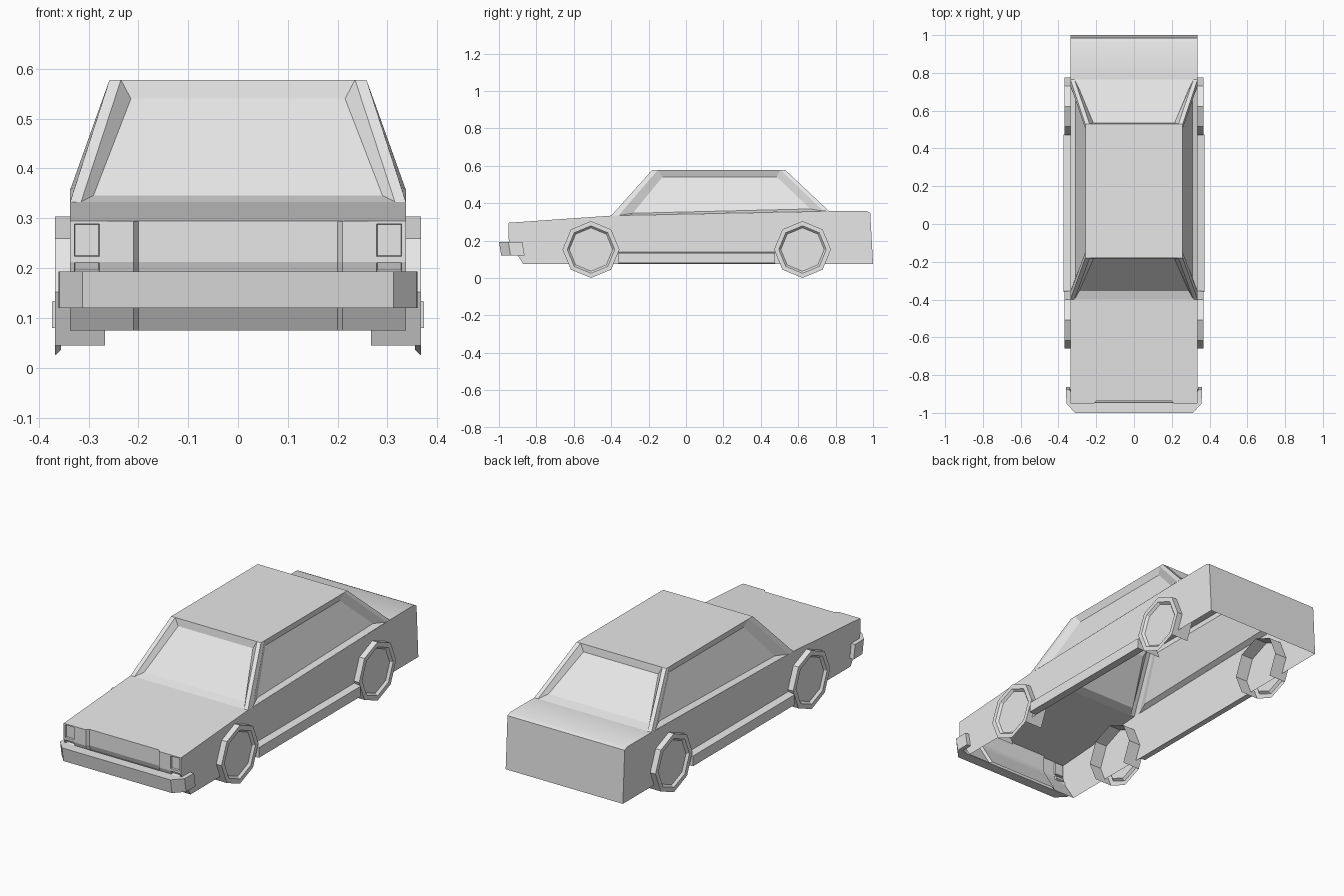
import bpy, bmesh, math
from mathutils import Vector

cube = bpy.data.objects.get("Cube")
if cube:
    bpy.data.objects.remove(cube)

grey = bpy.data.materials.new("plain_grey")
grey.use_nodes = True
grey.diffuse_color = (0.8, 0.8, 0.8, 1)
grey.node_tree.nodes["Principled BSDF"].inputs["Base Color"].default_value = (0.8, 0.8, 0.8, 1)


def build(name, faces, recess=None, smooth=False):
    """Make an object from polygons, welding shared corners."""
    bm = bmesh.new()
    for pts in faces:
        bm.faces.new([bm.verts.new(p) for p in pts])
    bmesh.ops.remove_doubles(bm, verts=bm.verts, dist=0.0005)
    bmesh.ops.recalc_face_normals(bm, faces=bm.faces)
    if recess:
        chosen = [f for f in bm.faces if recess(f.calc_center_median())]
        for depth in (0, -0.01):
            bmesh.ops.inset_individual(bm, faces=chosen, thickness=0.002, depth=depth)
    me = bpy.data.meshes.new(name)
    bm.to_mesh(me)
    bm.free()
    me.materials.append(grey)
    ob = bpy.data.objects.new(name, me)
    bpy.context.collection.objects.link(ob)
    if smooth:
        bpy.ops.object.select_all(action='DESELECT')
        ob.select_set(True)
        bpy.context.view_layer.objects.active = ob
        bpy.ops.object.shade_smooth_by_angle(angle=math.radians(35))
    return ob


def bridge(a, b, closed=True):
    """Quads between two matching point lists."""
    n = len(a)
    return [(a[i], a[(i + 1) % n], b[(i + 1) % n], b[i]) for i in range(n if closed else n - 1)]


def flip(p):
    return (-p[0], p[1], p[2])


W = 0.337
NOSE_Z = 0.295
COWL = (-0.40, 0.333)
DECK = (0.765, 0.357)

# Nose panel with a set-back grille and recessed lamps
half = [0.2, 0.21, 0.277, 0.33, W]
xs = [-x for x in reversed(half)] + half
zs = [0.075, 0.12, 0.19, 0.212, 0.222, 0.29, NOSE_Z]


def nose(x, z):
    y = -0.95 if z > 0.2 else -0.942 + (0.19 - z) * 0.62
    return (x, y + (0.014 if abs(x) < 0.205 else 0), z)


rows = [[nose(x, z) for x in xs] for z in zs]
panels = []
for low, high in zip(rows, rows[1:]):
    panels += bridge(low, high, closed=False)


def is_lamp(c):
    return 0.277 < abs(c.x) < 0.33 and (0.222 < c.z < 0.29 or 0.19 < c.z < 0.212)


build("nose_panel", panels, recess=is_lamp)

# Bonnet
build("bonnet", [rows[-1] + [(W, *COWL), (-W, *COWL)]])

# Boot lid and tail
tail = [DECK, (0.965, 0.358), (0.985, 0.348), (1.0, 0.075)]
build("boot_and_tail", bridge([(-W, *p) for p in tail], [(W, *p) for p in tail], False),
      smooth=True)

# Body sides and sills
for s, side in ((1, "left"), (-1, "right")):
    front = [(r[-1][1], r[-1][2]) for r in rows]
    outline = [(s * W, *p) for p in front + [COWL] + tail]
    build(side + "_body_side", [outline])
    section = [(W, 0.14), (0.373, 0.133), (0.373, 0.08), (W, 0.077)]
    a, b = [[(s * x, y, z) for x, z in section] for y in (-0.36, 0.475)]
    build(side + "_sill", bridge(a, b) + [a, b])

# Cabin: roof, pillars and recessed windows
RX, RZ = 0.258, 0.578
RF, RB = -0.18, 0.53


def window(opening, glass, corners):
    """Opening and corner order: top a, top b, bottom b, bottom a."""
    pillars = [(corners[0], opening[0], opening[3], corners[3]),
               (corners[1], opening[1], opening[2], corners[2])]
    return pillars + bridge(opening, glass) + [glass]


def across(top, bottom):
    """Symmetric quad from its left-hand top and bottom corners."""
    return [top, flip(top), flip(bottom), bottom]


cabin = [[(RX, RF, RZ), (RX, RB, RZ), (-RX, RB, RZ), (-RX, RF, RZ)]]
cabin += window(across((0.235, RF, RZ), (0.315, *COWL)),
                across((0.215, -0.185, 0.54), (0.29, -0.355, 0.346)),
                across((RX, RF, RZ), (W, *COWL)))
cabin += window(across((0.235, RB, RZ), (0.315, *DECK)),
                across((0.215, 0.535, 0.54), (0.29, 0.715, 0.37)),
                across((RX, RB, RZ), (W, *DECK)))
side_window = window(
    [(RX, -0.15, RZ), (RX, 0.505, RZ), (W, 0.735, 0.357), (W, -0.36, 0.334)],
    [(0.245, -0.125, 0.54), (0.245, 0.485, 0.54), (0.31, 0.665, 0.369), (0.31, -0.285, 0.346)],
    [(RX, RF, RZ), (RX, RB, RZ), (W, *DECK), (W, *COWL)])
cabin += side_window + [[flip(p) for p in f] for f in side_window]
build("cabin", cabin)

# Wrap-around front bumper
outer = [(0.36, -0.875), (0.358, -0.95), (0.312, -1.0)]
inner = [(0.338, -0.875), (0.335, -0.935), (0.3, -0.945)]


def bumper_loop(z, shift):
    def wrap(pts):
        pts = pts + [(-x, y) for x, y in reversed(pts)]
        return [(x, y + shift, z) for x, y in pts]
    return wrap(outer), wrap(inner)


(ot, it), (ob, ib) = bumper_loop(0.193, 0), bumper_loop(0.12, 0.012)
bumper = []
for a, b in ((ot, ob), (it, ib), (ot, it), (ob, ib)):
    bumper += bridge(a, b, closed=False)
bumper += [(ot[i], ob[i], ib[i], it[i]) for i in (0, -1)]
build("front_bumper", bumper)


# Eight-sided wheels: open-bottomed tread, flat rim, recessed disc
def ring(s, y, x, r):
    return [(s * x, y + r * math.sin(k * math.pi / 4), 0.152 - r * math.cos(k * math.pi / 4))
            for k in range(8)]


for s, side in ((1, "left"), (-1, "right")):
    for y, end in ((-0.508, "front"), (0.623, "rear")):
        back, edge, rim, disc = [ring(s, y, x, r) for x, r in
                                 ((0.267, 0.152), (0.367, 0.152), (0.367, 0.127), (0.355, 0.116))]
        tread = bridge(back, edge)[1:-1]
        build(f"{end}_{side}_wheel", tread + bridge(edge, rim) + bridge(rim, disc) + [disc])
